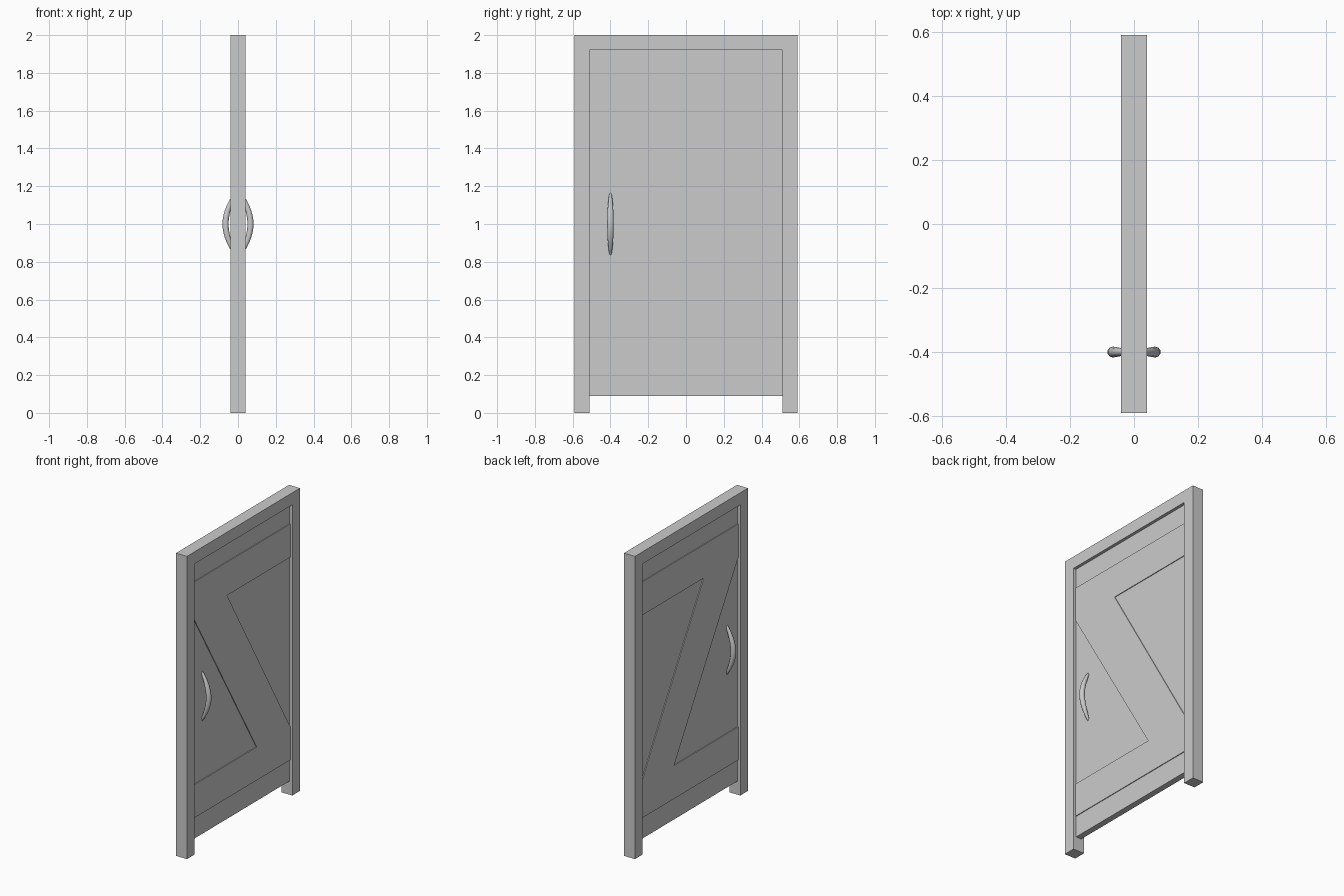
import bpy, bmesh, math

if "Cube" in bpy.data.objects:
    bpy.data.objects.remove(bpy.data.objects["Cube"])


def prism(name, outline, x0, x1):
    """Extrude a (y, z) outline along x from x0 to x1."""
    bm = bmesh.new()
    face = bm.faces.new([bm.verts.new((x0, y, z)) for y, z in outline])
    ext = bmesh.ops.extrude_face_region(bm, geom=[face])
    moved = [g for g in ext["geom"] if isinstance(g, bmesh.types.BMVert)]
    bmesh.ops.translate(bm, verts=moved, vec=(x1 - x0, 0, 0))
    bmesh.ops.recalc_face_normals(bm, faces=bm.faces)
    mesh = bpy.data.meshes.new(name)
    bm.to_mesh(mesh)
    bm.free()
    ob = bpy.data.objects.new(name, mesh)
    bpy.context.collection.objects.link(ob)
    return ob


def rect(y0, y1, z0, z1):
    return [(y0, z0), (y1, z0), (y1, z1), (y0, z1)]


def handle(name, side):
    """Bowed pull handle, thick in the middle and tapering to its ends."""
    curve = bpy.data.curves.new(name, 'CURVE')
    curve.dimensions = '3D'
    curve.bevel_depth = 0.018
    curve.bevel_resolution = 3
    curve.use_fill_caps = True
    n = 17
    sp = curve.splines.new('POLY')
    sp.points.add(n - 1)
    for i, p in enumerate(sp.points):
        t = 2 * i / (n - 1) - 1
        c = math.cos(t * math.pi / 2)
        p.co = (side * (0.012 + 0.054 * c), -0.40, 1.0 + 0.17 * t, 1)
        p.radius = 0.15 + 0.8 * max(c, 0) ** 0.6
    tmp = bpy.data.objects.new(name, curve)
    bpy.context.collection.objects.link(tmp)
    bpy.ops.object.select_all(action='DESELECT')
    tmp.select_set(True)
    bpy.context.view_layer.objects.active = tmp
    bpy.ops.object.convert(target='MESH')
    bpy.ops.object.shade_smooth_by_angle(angle=math.radians(40))


W, IN, TOP = 0.59, 0.51, 1.92      # frame half width, opening half width, opening top
FACE, PROUD = 0.02, 0.025          # door leaf and brace half depths

# Frame: two jambs and a lintel in one profile
prism("door_frame", [(-W, 0), (-IN, 0), (-IN, TOP), (IN, TOP), (IN, 0),
                     (W, 0), (W, 2), (-W, 2)], -0.04, 0.04)

# Door leaf, clear of the floor
prism("door_leaf", rect(-IN, IN, 0.09, TOP), -FACE, FACE)

# Z-shaped bracing and handle on both faces
z_brace = [(-IN, 0.23), (IN, 0.23), (IN, 0.45), (-0.15, 1.57), (IN, 1.57),
           (IN, 1.79), (-IN, 1.79), (-IN, 1.57), (0.16, 0.45), (-IN, 0.45)]
for label, s in (("right", 1), ("left", -1)):
    prism("z_brace_" + label, z_brace, s * (FACE - 0.01), s * PROUD)
    handle("handle_" + label, s)
